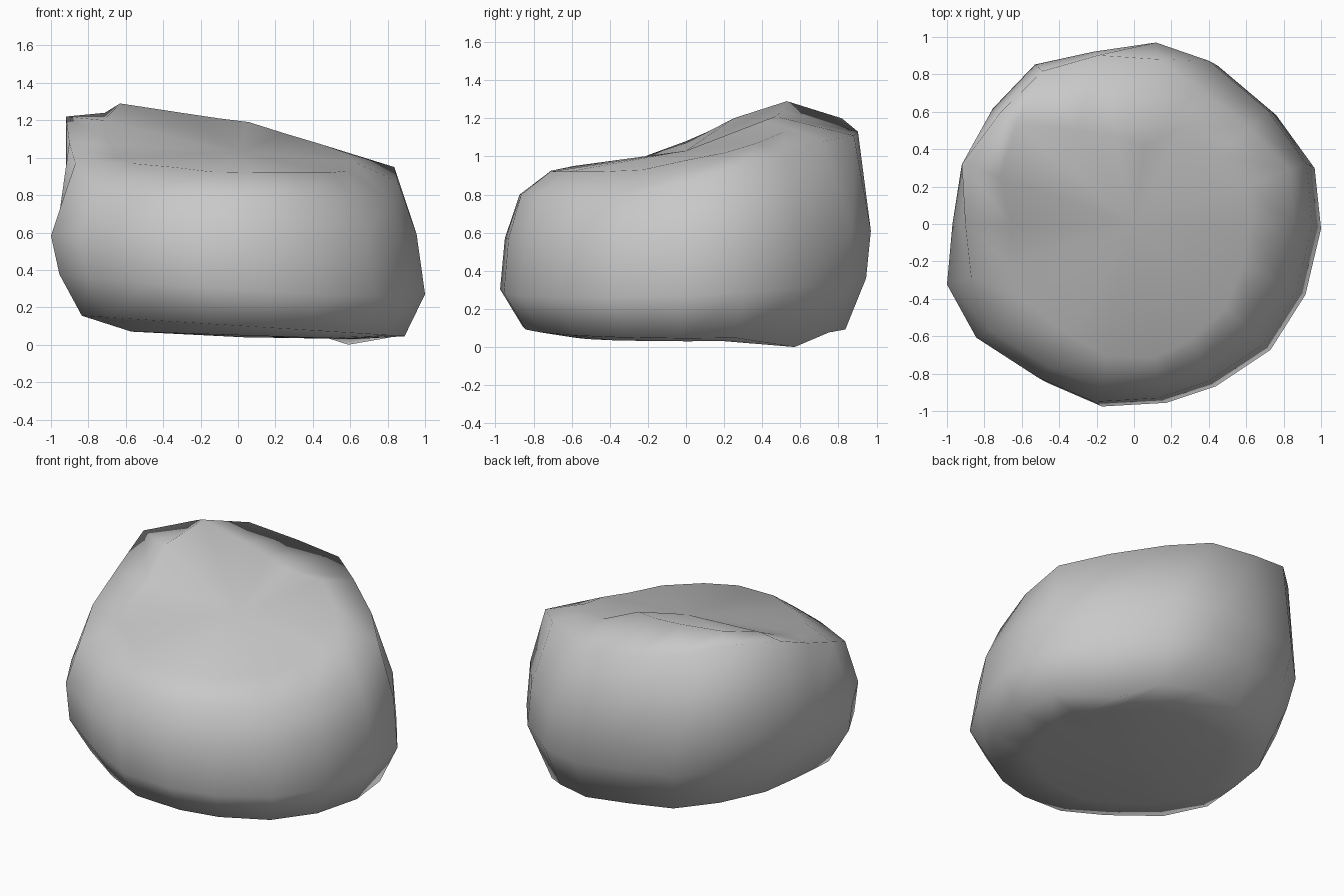
import bpy, bmesh

cube = bpy.data.objects.get("Cube")
if cube:
    bpy.data.objects.remove(cube, do_unlink=True)

# Widest outline of the boulder, counter-clockwise from the left side
outline = [(.995, 0), (.96, .33), (.75, .62), (.43, .89), (.14, .99), (-.2, .94),
           (-.52, .87), (-.75, .63), (-.92, .32), (-.97, 0), (-1, -.33), (-.84, -.62),
           (-.5, -.84), (-.2, -.97), (.15, -.95), (.42, -.86), (.72, -.66), (.91, -.36)]
# Upper rim: inset factor and height at each outline point
rim = [(.86, .87), (.87, .95), (.83, 1.01), (.81, 1.08), (.89, 1.11), (.96, 1.13),
       (.94, 1.2), (.95, 1.24), (1, 1.22), (.93, 1.08), (.87, .97), (.92, .84),
       (.91, .81), (.9, .8), (.91, .8), (.9, .8), (.88, .78), (.87, .79)]
# Ridge and front shoulder inside the rim: inset factor and height
crown = [(.62, .98), (.62, 1.02), (.6, 1.07), (.58, 1.13), (.42, 1.19), (.5, 1.21),
         (.58, 1.24), (.84, 1.29), (.78, 1.2), (.68, 1.07), (.66, 1), (.68, .97),
         (.7, .95), (.73, .925), (.75, .92), (.72, .92), (.68, .92), (.64, .93)]

bm = bmesh.new()


def tilted_ring(scale, shift_x, shift_y, height, tilt_x, tilt_y):
    """Scaled copy of the outline lying on a tilted plane."""
    return [bm.verts.new((x * scale + shift_x, y * scale + shift_y,
                          height + tilt_x * x + tilt_y * y)) for x, y in outline]


def shaped_ring(profile):
    """Copy of the outline with its own inset and height at each point."""
    return [bm.verts.new((x * f, y * f, z)) for (x, y), (f, z) in zip(outline, profile)]


def bridge(lower, upper):
    for i in range(len(lower)):
        j = (i + 1) % len(lower)
        bm.faces.new((lower[i], lower[j], upper[j], upper[i]))


def cap(ring, centre, upward):
    tip = bm.verts.new(centre)
    for i in range(len(ring)):
        a, b = ring[i], ring[(i + 1) % len(ring)]
        bm.faces.new((a, b, tip) if upward else (b, a, tip))


# Underside, flanks, rim and sloping top
rings = [
    tilted_ring(.6, .03, 0, .05, -.02, 0),
    tilted_ring(.865, .03, -.02, .1, -.055, 0),
    tilted_ring(.98, .025, -.025, .33, -.06, .04),
    tilted_ring(.98, -.02, 0, .59, 0, .02),
    shaped_ring(rim),
    shaped_ring(crown),
]
# Low foot that the boulder rests on
rings[1][2].co = (.59, .57, 0)

for lower, upper in zip(rings, rings[1:]):
    bridge(lower, upper)
cap(rings[0], (.03, 0, .04), False)
cap(rings[-1], (0, 0, 1.03), True)

bmesh.ops.recalc_face_normals(bm, faces=bm.faces)
for face in bm.faces:
    face.smooth = True

mesh = bpy.data.meshes.new("boulder")
bm.to_mesh(mesh)
bm.free()
boulder = bpy.data.objects.new("boulder", mesh)
bpy.context.collection.objects.link(boulder)

# Plain stone colour
stone = bpy.data.materials.new("stone_grey")
stone.use_nodes = True
grey = (.58, .58, .58, 1)
stone.diffuse_color = grey
stone.node_tree.nodes["Principled BSDF"].inputs["Base Color"].default_value = grey
mesh.materials.append(stone)
